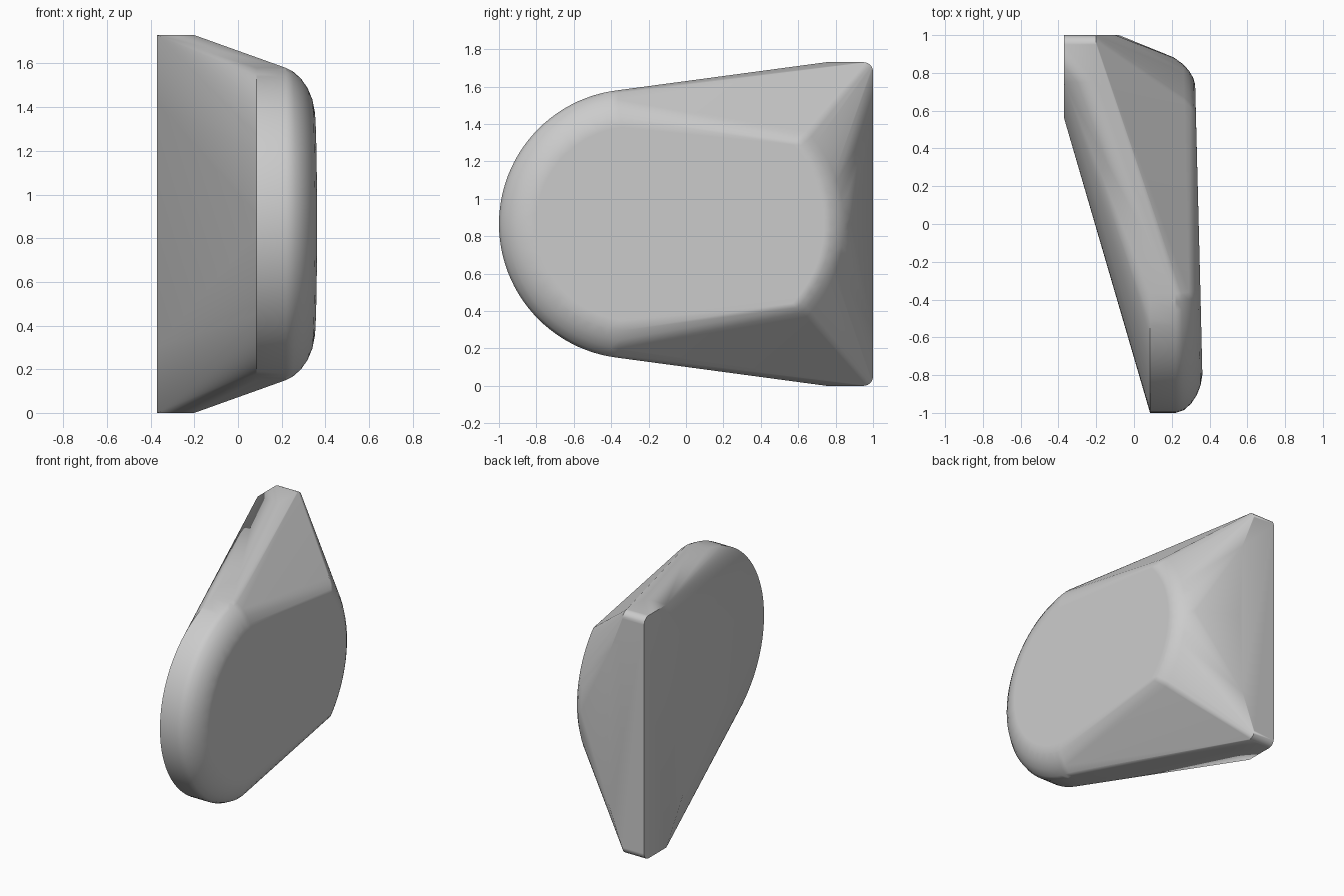
import bpy, bmesh
from math import sin, cos, radians

cube = bpy.data.objects.get("Cube")
if cube:
    bpy.data.objects.remove(cube)

MID = 0.865          # height of the mirror plane
points = []


def add(x, y, h):
    """Add a point and its mirror image above and below the middle."""
    for s in (1, -1):
        points.append((x, y, MID + s * h))


def arc(x, centre, radius, start, end, steps, tilt=0.0):
    """Add an upright arc; 0 degrees points to the back."""
    for i in range(steps + 1):
        a = radians(start + (end - start) * i / steps)
        y = centre + radius * cos(a)
        add(x - tilt * (y + 0.8), y, radius * sin(a))


# Back plate with small rounded corners
for x in (-0.37, -0.2):
    for a in range(0, 91, 15):
        t = radians(a)
        add(x, 0.95 + 0.05 * cos(t), 0.815 + 0.05 * sin(t))
    add(x, 0.75, 0.865)
add(-0.37, 0.56, 0.56)
add(-0.1, 1.0, 0.56)
add(-0.08, 1.0, 0.02)

# Upright wall round the front end
for x in (0.085, 0.22):
    arc(x, -0.28, 0.72, 97, 180, 24)

# Rounded shoulder at the front, easing into the broad face
for x, r in ((0.26, 0.705), (0.30, 0.67), (0.33, 0.625), (0.351, 0.575), (0.362, 0.52)):
    arc(x, -0.28, r, 97, 180, 24, 0.0235)

# Rounded shoulder at the back
for x, r in ((0.20, 0.77), (0.25, 0.752), (0.30, 0.715), (0.33, 0.68), (0.35, 0.645), (0.36, 0.61)):
    arc(x, 0.13, r, 0, 44, 14, 0.0235)

# Wrap the outlines in one solid shell
bm = bmesh.new()
for p in points:
    bm.verts.new(p)
bmesh.ops.remove_doubles(bm, verts=bm.verts[:], dist=0.002)
bmesh.ops.convex_hull(bm, input=bm.verts[:])
loose = [v for v in bm.verts if not v.link_faces]
bmesh.ops.delete(bm, geom=loose, context="VERTS")
bmesh.ops.dissolve_limit(bm, angle_limit=radians(1), verts=bm.verts[:], edges=bm.edges[:])
bmesh.ops.recalc_face_normals(bm, faces=bm.faces[:])

mesh = bpy.data.meshes.new("wedge_body")
bm.to_mesh(mesh)
bm.free()
body = bpy.data.objects.new("wedge_body", mesh)
bpy.context.collection.objects.link(body)

# Plain grey finish
grey = bpy.data.materials.new("plain_grey")
grey.use_nodes = True
colour = (0.6, 0.6, 0.6, 1)
grey.diffuse_color = colour
grey.node_tree.nodes["Principled BSDF"].inputs["Base Color"].default_value = colour
mesh.materials.append(grey)

# Smooth shoulders, crisp plate edges
bpy.ops.object.select_all(action="DESELECT")
body.select_set(True)
bpy.context.view_layer.objects.active = body
bpy.ops.object.shade_smooth_by_angle(angle=radians(25))
weighted = body.modifiers.new("even_shading", "WEIGHTED_NORMAL")
weighted.keep_sharp = True
